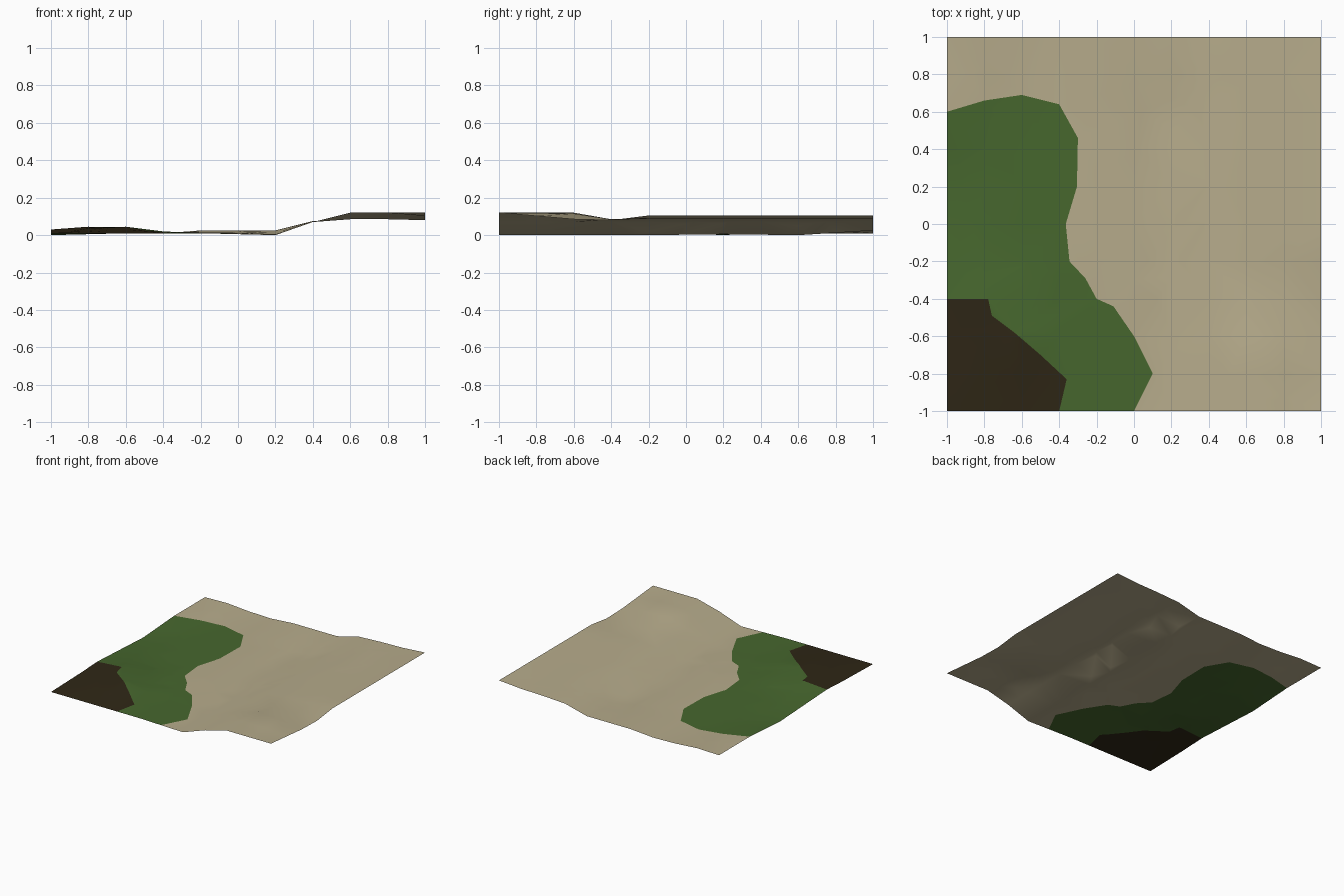
import bpy, bmesh
from mathutils import Vector

if "Cube" in bpy.data.objects:
    bpy.data.objects.remove(bpy.data.objects["Cube"])

# Height rows: y -> heights at x = -1 .. 1 in steps of 0.2
ROWS = [
    (-1.0, (.01, .01, .01, .01, .01, .005, .0, .07, .12, .12, .12)),
    (-0.6, (.02, .035, .045, .02, .01, .005, .0, .07, .12, .115, .085)),
    (-0.4, (.03, .045, .03, .01, .01, .01, .0, .07, .085, .085, .08)),
    (-0.2, (.02, .02, .01, .01, .015, .01, .0, .07, .085, .09, .105)),
    (0.2, (.0, .005, .01, .01, .015, .01, .005, .07, .085, .09, .105)),
    (0.6, (.025, .015, .01, .01, .015, .015, .0, .07, .085, .09, .105)),
    (1.0, (.025, .03, .015, .01, .025, .025, .025, .075, .085, .09, .105)),
]


def height(x, y):
    i = min(9, max(0, int((x + 1) / 0.2 + 1e-4)))
    f = (x + 1) / 0.2 - i
    for (y0, a), (y1, b) in zip(ROWS, ROWS[1:]):
        if y <= y1 + 1e-5:
            break
    t = (y - y0) / (y1 - y0)
    za, zb = (r[i] * (1 - f) + r[i + 1] * f for r in (a, b))
    return za * (1 - t) + zb * t


def patch(name, outline, colour):
    """Fill an outline, slice it along the tile grid and drape it on the heights."""
    bm = bmesh.new()
    bm.faces.new([bm.verts.new((x, y, 0)) for x, y in outline])
    bm.normal_update()
    for f in bm.faces:
        if f.normal.z < 0:
            f.normal_flip()
    bmesh.ops.triangulate(bm, faces=bm.faces[:])
    for k in range(1, 10):
        for axis in (0, 1):
            co, no = Vector((0, 0, 0)), Vector((0, 0, 0))
            co[axis], no[axis] = -1 + 0.2 * k, 1
            bmesh.ops.bisect_plane(bm, geom=bm.verts[:] + bm.edges[:] + bm.faces[:],
                                   dist=1e-5, plane_co=co, plane_no=no)
    for v in bm.verts:
        v.co.z = height(v.co.x, v.co.y)
    bmesh.ops.triangulate(bm, faces=bm.faces[:])
    for f in bm.faces:
        f.smooth = True
    me = bpy.data.meshes.new(name)
    bm.to_mesh(me)
    bm.free()
    mat = bpy.data.materials.new(name + "_colour")
    mat.diffuse_color = (*colour, 1)
    mat.use_nodes = True
    mat.node_tree.nodes["Principled BSDF"].inputs["Base Color"].default_value = mat.diffuse_color
    me.materials.append(mat)
    bpy.context.collection.objects.link(bpy.data.objects.new(name, me))


# Borders between the ground types, from the left edge round to the front edge
grass_edge = [(-1, .6), (-.8, .66), (-.6, .69), (-.4, .64), (-.3, .46), (-.305, .2),
              (-.365, 0), (-.345, -.2), (-.26, -.29), (-.2, -.4), (-.11, -.44),
              (0, -.6), (.1, -.8), (0, -1)]
soil_edge = [(-1, -.4), (-.78, -.4), (-.76, -.49), (-.64, -.58), (-.5, -.7),
             (-.36, -.83), (-.4, -1)]

patch("sand", grass_edge + [(1, -1), (1, 1), (-1, 1)], (.47, .41, .26))
patch("grass", grass_edge + soil_edge[::-1], (.062, .135, .027))
patch("dark_soil", soil_edge + [(-1, -1)], (.028, .02, .008))
